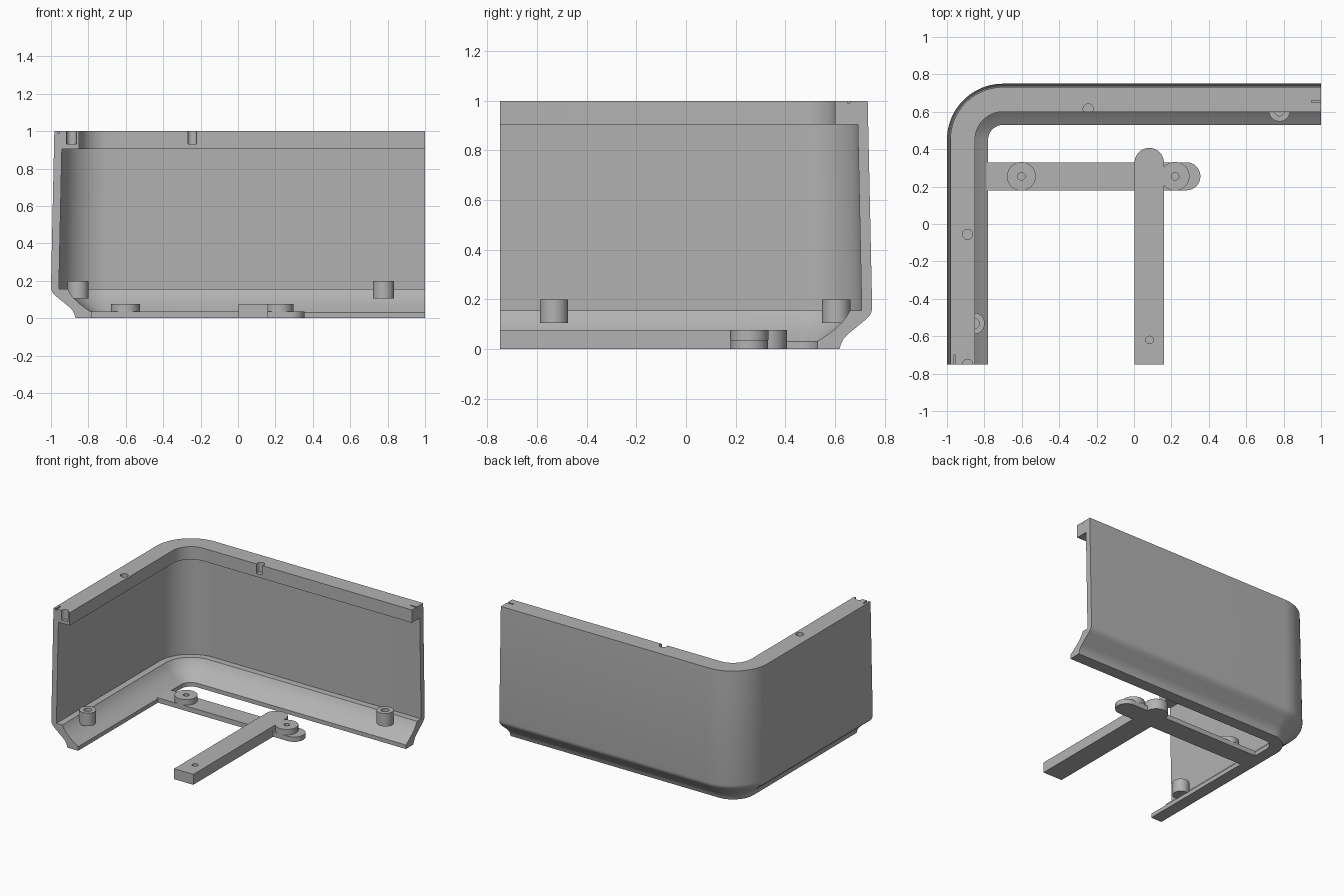
import bpy, bmesh
from math import pi, cos, sin, radians

cube = bpy.data.objects.get("Cube")
if cube:
    bpy.data.objects.remove(cube)

GREY = (0.45, 0.45, 0.45, 1)
grey = bpy.data.materials.new("plain grey")
grey.use_nodes = True
grey.diffuse_color = GREY
grey.node_tree.nodes["Principled BSDF"].inputs["Base Color"].default_value = GREY


def make(name, bm):
    bmesh.ops.recalc_face_normals(bm, faces=bm.faces)
    mesh = bpy.data.meshes.new(name)
    bm.to_mesh(mesh)
    bm.free()
    mesh.materials.append(grey)
    ob = bpy.data.objects.new(name, mesh)
    bpy.context.collection.objects.link(ob)
    return ob


def prism(name, outline, z0, z1):
    """Extrude a flat outline from z0 to z1."""
    bm = bmesh.new()
    face = bm.faces.new([bm.verts.new((x, y, z0)) for x, y in outline])
    ext = bmesh.ops.extrude_face_region(bm, geom=[face])
    top = [v for v in ext["geom"] if isinstance(v, bmesh.types.BMVert)]
    bmesh.ops.translate(bm, verts=top, vec=(0, 0, z1 - z0))
    return make(name, bm)


def arc(cx, cy, r, a0, a1, n=20):
    steps = [radians(a0 + (a1 - a0) * i / n) for i in range(n + 1)]
    return [(cx + r * cos(a), cy + r * sin(a)) for a in steps]


def disc(name, x, y, r, z0, z1):
    return prism(name, arc(x, y, r, 0, 360, 40)[:-1], z0, z1)


def box(name, x0, x1, y0, y1, z0, z1):
    return prism(name, [(x0, y0), (x1, y0), (x1, y1), (x0, y1)], z0, z1)


def cut(ob, cutters):
    """Subtract each cutter, bake the result and drop the cutters."""
    for c in cutters:
        c.hide_render = True
        mod = ob.modifiers.new("cut", 'BOOLEAN')
        mod.operation = 'DIFFERENCE'
        mod.solver = 'EXACT'
        mod.object = c
    graph = bpy.context.evaluated_depsgraph_get()
    baked = bpy.data.meshes.new_from_object(ob.evaluated_get(graph))
    ob.modifiers.clear()
    ob.data = baked
    for c in cutters:
        bpy.data.objects.remove(c)


# Wall section: distance inward from the outer face, height
section = [
    (0.018, 1), (0, 0.165), (0.003, 0.148), (0.012, 0.132), (0.03, 0.115),
    (0.095, 0.062), (0.115, 0.042), (0.125, 0.022), (0.132, 0),
    (0.22, 0), (0.22, 0.03), (0.19, 0.05), (0.15, 0.08), (0.12, 0.108),
    (0.1, 0.136), (0.09, 0.155), (0.042, 0.155), (0.058, 0.905),
    (0.15, 0.905), (0.15, 1),
]

# L-shaped wall swept round one rounded corner
bm = bmesh.new()
columns = []
for d, z in section:
    path = [(-1 + d, -0.75)] + arc(-0.7, 0.45, 0.3 - d, 180, 90, 24) + [(1, 0.75 - d)]
    columns.append([bm.verts.new((x, y, z)) for x, y in path])
for a, b in zip(columns, columns[1:] + columns[:1]):
    for i in range(len(a) - 1):
        bm.faces.new((a[i], a[i + 1], b[i + 1], b[i]))
for end in (0, -1):
    bm.faces.new([c[end] for c in columns])
wall = make("corner_wall", bm)

# Pin holes in the rim and fine slits at its two ends
holes = [(-0.245, 0.615), (-0.89, -0.055), (-0.89, -0.75)]
cutters = [disc("pin_hole", x, y, 0.027, 0.93, 1.1) for x, y in holes]
cutters.append(box("end_slit", 0.95, 1.1, 0.65, 0.66, 0.99, 1.1))
cutters.append(box("end_slit", -0.965, -0.955, -0.85, -0.7, 0.99, 1.1))
cut(wall, cutters)

# Hollow pegs standing on the lower slope
pegs = []
for name, x, y in (("back_peg", 0.778, 0.605), ("side_peg", -0.855, -0.532)):
    peg = disc(name, x, y, 0.057, 0.105, 0.2)
    cut(peg, [disc("peg_bore", x, y, 0.027, 0.13, 0.3)])
    pegs.append(peg)

# Thin cross bar with a rounded free end
cross_bar = prism("cross_bar",
                  [(-0.8, 0.33), (-0.8, 0.18)] + arc(0.28, 0.255, 0.075, -90, 90),
                  0, 0.036)

# Raised bosses on the cross bar
bosses = []
for name, x in (("outer_boss", -0.602), ("inner_boss", 0.22)):
    boss = disc(name, x, 0.255, 0.077, 0.036, 0.077)
    cut(boss, [disc("boss_hole", x, 0.255, 0.02, 0.03, 0.1)])
    bosses.append(boss)

# Thick arm reaching to the front
arm = prism("front_arm",
            [(0.003, -0.75), (0.16, -0.75)] + arc(0.0815, 0.328, 0.0785, 0, 180),
            0, 0.077)
cut(arm, [disc("arm_hole", 0.083, -0.62, 0.02, 0.04, 0.1)])

# Smooth curved faces, keep edges crisp
bpy.ops.object.select_all(action='DESELECT')
for ob in [wall, cross_bar, arm] + pegs + bosses:
    ob.select_set(True)
bpy.context.view_layer.objects.active = wall
bpy.ops.object.shade_smooth_by_angle(angle=radians(30))
